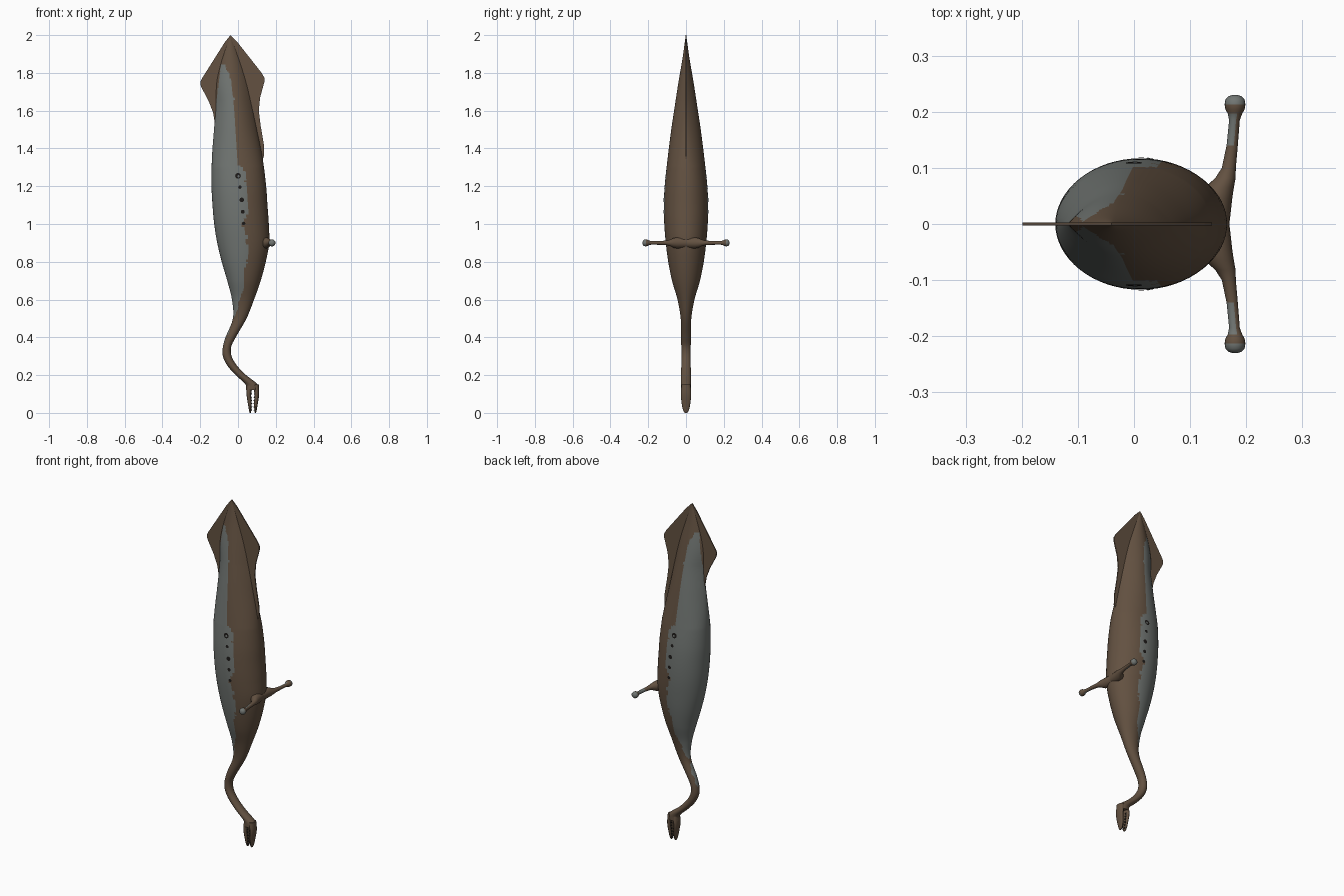
import bpy, bmesh, math
from mathutils import Vector

if "Cube" in bpy.data.objects:
    bpy.data.objects.remove(bpy.data.objects["Cube"])


def material(name, rgb):
    m = bpy.data.materials.new(name)
    m.diffuse_color = (*rgb, 1)
    m.use_nodes = True
    m.node_tree.nodes["Principled BSDF"].inputs["Base Color"].default_value = m.diffuse_color
    return m


BROWN = material("brown skin", (0.125, 0.083, 0.053))
GREY = material("grey flank", (0.165, 0.180, 0.170))
DARK = material("dark hollow", (0.012, 0.010, 0.009))


def finish(bm, name, mats, rule=None, angle=50):
    bmesh.ops.recalc_face_normals(bm, faces=bm.faces)
    bm.normal_update()
    if rule:
        for f in bm.faces:
            f.material_index = rule(f.calc_center_median(), f.normal)
    me = bpy.data.meshes.new(name)
    bm.to_mesh(me)
    bm.free()
    for m in mats:
        me.materials.append(m)
    ob = bpy.data.objects.new(name, me)
    bpy.context.collection.objects.link(ob)
    bpy.ops.object.select_all(action='DESELECT')
    ob.select_set(True)
    bpy.context.view_layer.objects.active = ob
    bpy.ops.object.shade_smooth_by_angle(angle=math.radians(angle))
    return ob


def sample(rows, z):
    """Smooth interpolation of table columns at height z (rows ascend in z)."""
    z = min(max(z, rows[0][0]), rows[-1][0])
    i = 0
    while i < len(rows) - 2 and rows[i + 1][0] < z:
        i += 1
    a, b = rows[i], rows[i + 1]
    p, n = rows[max(i - 1, 0)], rows[min(i + 2, len(rows) - 1)]
    h = b[0] - a[0]
    t = (z - a[0]) / h
    out = []
    for k in range(1, len(a)):
        ma = (b[k] - p[k]) / (b[0] - p[0]) * h
        mb = (n[k] - a[k]) / (n[0] - a[0]) * h
        out.append((2*t**3 - 3*t*t + 1) * a[k] + (t**3 - 2*t*t + t) * ma
                   + (3*t*t - 2*t**3) * b[k] + (t**3 - t*t) * mb)
    return out


def loft(bm, rings):
    loops = [[bm.verts.new(p) for p in r] for r in rings]
    n = len(loops[0])
    for a, b in zip(loops, loops[1:]):
        for j in range(n):
            bm.faces.new((a[j], a[(j+1) % n], b[(j+1) % n], b[j]))
    bm.faces.new(loops[0])
    bm.faces.new(loops[-1])


def slices(rows, steps, segs, pinch_from=9):
    """Horizontal oval rings; above pinch_from the ovals turn lens shaped."""
    rings = []
    z0, z1 = rows[0][0], rows[-1][0]
    for i in range(steps + 1):
        z = z0 + (z1 - z0) * i / steps
        xl, xr, hy = sample(rows, z)
        power = 1 + 0.9 * min(1, max(0, (z - pinch_from) / 0.35))
        ring = []
        for j in range(segs):
            t = 2 * math.pi * j / segs
            s = math.sin(t)
            ring.append(Vector(((xl + xr) / 2 + (xr - xl) / 2 * math.cos(t),
                                math.copysign(abs(s) ** power, s) * hy, z)))
        rings.append(ring)
    return rings


# Body with trunk: height, left edge, right edge, half depth
BODY = [(0.12, .043, .110, .027), (0.15, .040, .105, .027), (0.2, -.012, .043, .026),
        (0.25, -.056, -.005, .025), (0.3, -.080, -.034, .025), (0.35, -.080, -.036, .025),
        (0.4, -.066, -.012, .026), (0.5, -.027, .045, .028), (0.6, -.032, .085, .045),
        (0.7, -.057, .120, .074), (0.8, -.086, .147, .094), (0.9, -.110, .165, .107),
        (1.0, -.126, .163, .115), (1.1, -.135, .156, .117), (1.2, -.140, .149, .113),
        (1.35, -.138, .130, .097), (1.5, -.127, .100, .078), (1.62, -.118, .075, .060),
        (1.75, -.115, .045, .040), (1.88, -.085, .005, .018), (1.995, -.043, -.037, .002)]
# Right-hand edge of the grey flank
EDGE = [(0.35, -.078), (0.45, -.042), (0.55, -.005), (0.62, .015), (0.7, .035),
        (0.75, .030), (0.8, .050), (0.9, .050), (0.95, .042), (1.0, .026), (1.06, .048),
        (1.15, .050), (1.22, .042), (1.29, .030), (1.32, .000), (1.45, -.010),
        (1.6, -.020), (1.75, -.036), (1.85, -.068)]


def flank(c, n):
    if not 0.35 < c.z < 1.84:
        return 0
    wobble = 0.003 * math.sin(c.z * 61) + 0.002 * math.sin(c.z * 137)
    left = -0.2 if c.z < 1.58 else -0.122 + (c.z - 1.58) * 0.12
    return int(left < c.x < sample(EDGE, c.z)[0] + wobble)


bm = bmesh.new()
loft(bm, slices(BODY, 260, 64, 1.3))
finish(bm, "body", [BROWN, GREY], flank)

# Tail fin: thin blade around the tail end
FIN = [(-.04, 2.0), (-.07, 1.962), (-.188, 1.775), (-.199, 1.755), (-.197, 1.73),
       (-.155, 1.65), (-.132, 1.59), (-.12, 1.52), (-.03, 1.42), (.08, 1.35),
       (.127, 1.335), (.138, 1.36), (.137, 1.42), (.120, 1.52), (.110, 1.60),
       (.117, 1.67), (.139, 1.75), (.139, 1.775), (.125, 1.80), (-.005, 1.965)]
bm = bmesh.new()
face = bm.faces.new([bm.verts.new((x, -.003, z)) for x, z in FIN])
ext = bmesh.ops.extrude_face_region(bm, geom=[face])
bmesh.ops.translate(bm, vec=(0, .006, 0),
                    verts=[v for v in ext["geom"] if isinstance(v, bmesh.types.BMVert)])
finish(bm, "tail_fin", [BROWN], angle=30)

# Eye stalks: x, y, radius from the back outward
STALK = [(.140, 0, .030), (.145, .045, .030), (.152, .065, .026), (.163, .082, .018),
         (.169, .100, .0125), (.175, .140, .010), (.179, .185, .0095), (.180, .197, .013),
         (.180, .204, .017), (.180, .213, .0185), (.180, .222, .017), (.180, .228, .011),
         (.180, .230, .004)]
for side, label in ((-1, "front"), (1, "back")):
    rings = []
    for x, y, r in STALK:
        rings.append([(x + r * math.cos(k * math.pi / 10), side * y,
                       .9 + r * math.sin(k * math.pi / 10)) for k in range(20)])
    bm = bmesh.new()
    loft(bm, rings)
    finish(bm, label + "_eye_stalk", [BROWN, GREY],
           lambda c, n: int((abs(c.y) > .213) or (.138 < abs(c.y) < .2 and n.x < .3)))

# Claw: two jaws with rows of teeth between them
JAW = [(0.0, .062, .068, .006), (0.01, .059, .070, .014), (0.05, .052, .072, .023),
       (0.10, .045, .070, .027), (0.15, .046, .080, .024)]
for side, label in ((1, "left"), (-1, "right")):
    rows = JAW if side == 1 else [(z, .157 - b, .157 - a, h) for z, a, b, h in JAW]
    bm = bmesh.new()
    loft(bm, slices(rows, 24, 24))
    finish(bm, label + "_jaw", [BROWN])
    bm = bmesh.new()
    for i in range(6):
        z = 0.015 + i * 0.017
        a, b, h = sample(rows, z)
        x = b - .003 if side == 1 else a + .003
        for y in (-h * .45, h * .45):
            base = [bm.verts.new((x, y + dy, z + dz)) for dy, dz in
                    ((-.005, -.006), (.005, -.006), (.005, .006), (-.005, .006))]
            tip = bm.verts.new((x + side * .008, y, z))
            bm.faces.new(base)
            for k in range(4):
                bm.faces.new((base[k], base[(k + 1) % 4], tip))
    finish(bm, label + "_teeth", [DARK], angle=20)

# Gill pores: small dark plates with a paler centre on the first
PORES = [(.000, 1.255, .015), (.010, 1.195, .009), (.020, 1.128, .012),
         (.025, 1.065, .010), (.030, 1.003, .009)]


def plate(bm, x, z, r, side, lift):
    def surface(px, pz):
        xl, xr, hy = sample(BODY, pz)
        u = (px - (xl + xr) / 2) / ((xr - xl) / 2)
        return Vector((px, side * (hy * math.sqrt(1 - u * u) + lift), pz))
    mid = bm.verts.new(surface(x, z))
    rim = [bm.verts.new(surface(x + r * math.cos(k * math.pi / 8),
                                z + r * math.sin(k * math.pi / 8))) for k in range(16)]
    for k in range(16):
        loop = (mid, rim[k], rim[(k + 1) % 16])
        bm.faces.new(loop if side < 0 else loop[::-1])


for name, mat, spots, lift in (("gill_pores", DARK, PORES, .0015),
                               ("pore_center", GREY, [(.002, 1.253, .006)], .0025)):
    bm = bmesh.new()
    for side in (-1, 1):
        for x, z, r in spots:
            plate(bm, x, z, r, side, lift)
    ext = bmesh.ops.solidify(bm, geom=bm.faces[:], thickness=.001)
    finish(bm, name, [mat])
